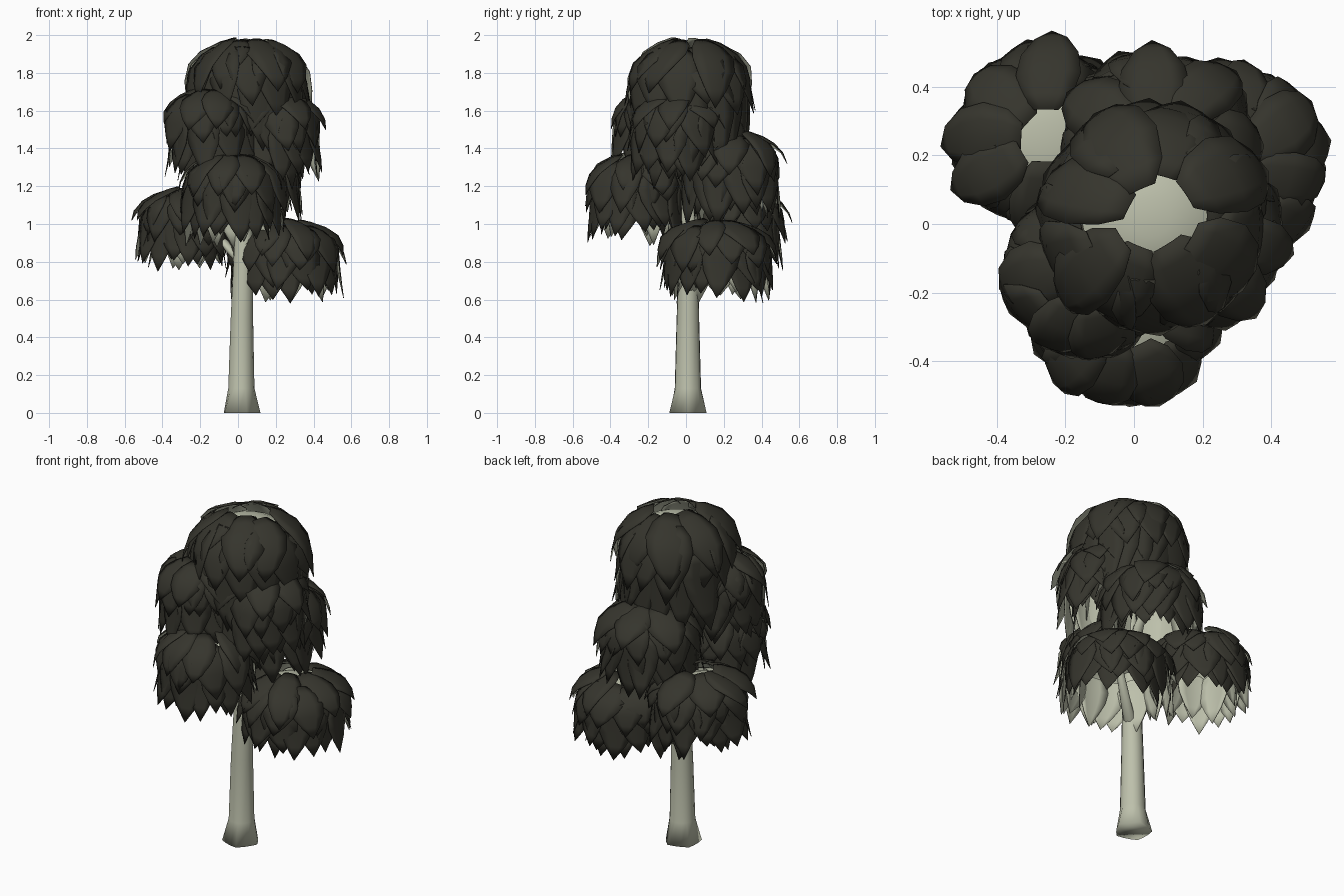
import bpy, bmesh, math, random
from mathutils import Vector

random.seed(5)
cube = bpy.data.objects.get("Cube")
if cube:
    bpy.data.objects.remove(cube, do_unlink=True)


def make_material(name, color):
    mat = bpy.data.materials.new(name)
    mat.use_nodes = True
    mat.diffuse_color = color
    mat.node_tree.nodes["Principled BSDF"].inputs["Base Color"].default_value = color
    return mat


leaf_dark = make_material("dark olive leaf", (0.036, 0.035, 0.026, 1))
pale = make_material("pale bark", (0.51, 0.53, 0.41, 1))


def finish(bm, name, mats):
    mesh = bpy.data.meshes.new(name)
    bm.to_mesh(mesh)
    bm.free()
    for m in mats:
        mesh.materials.append(m)
    for p in mesh.polygons:
        p.use_smooth = True
    obj = bpy.data.objects.new(name, mesh)
    bpy.context.collection.objects.link(obj)
    return obj


def bridge(bm, rows):
    """Fill quads between neighbouring closed rings of vertices."""
    for a, b in zip(rows, rows[1:]):
        n = len(a)
        for i in range(n):
            j = (i + 1) % n
            bm.faces.new((a[i], a[j], b[j], b[i]))


def tube(name, path, sides, flute=0.0):
    """Tapered tube of level rings through (point, radius) pairs; flute waves the foot."""
    bm = bmesh.new()
    rows = []
    for k, (p, r) in enumerate(path):
        ring = []
        for i in range(sides):
            a = math.tau * i / sides
            rr = r * (1 + (flute * math.cos(5 * a) if k == 0 else 0))
            ring.append(bm.verts.new(Vector(p) + Vector((rr * math.cos(a), rr * math.sin(a), 0))))
        rows.append(ring)
    bridge(bm, rows)
    bm.faces.new(rows[0][::-1])
    bm.faces.new(rows[-1])
    return finish(bm, name, [pale])


def dome_point(c, s, lift, phi, side=0.0):
    """Point on a drooping dome: s runs from crown (0) to skirt (1)."""
    a = math.pi / 2 * min(1, 1.8 * s)
    x, y, top, radius, height = c
    r = radius * math.sin(a)
    lift -= 0.8 * side * side / (2 * max(r, 0.12))
    z = top - height * s ** 1.8 + lift * math.cos(a)
    r += lift * math.sin(a)
    return Vector((x + r * math.cos(phi) - side * math.sin(phi),
                   y + r * math.sin(phi) + side * math.cos(phi), z))


# Half width of a leaf from its round base to its pointed tip
LEAF = [(0, 0.38), (0.14, 0.78), (0.36, 1), (0.58, 0.88), (0.8, 0.5)]


def add_leaf(bm, c, phi, start, length, half, base_lift):
    skew = random.uniform(-0.22, 0.22)
    roll = random.uniform(-0.22, 0.22)
    flare = random.uniform(0.005, 0.045)
    rows = []
    for u, w in LEAF:
        rows.append([bm.verts.new(dome_point(c, start + u * length,
                                             base_lift + flare * u * u + roll * half * w * k,
                                             phi + skew * u, half * w * k))
                     for k in (-1, -0.5, 0, 0.5, 1)])
    tip = bm.verts.new(dome_point(c, start + length, base_lift + flare, phi + skew))
    # Wind every face so that the dark side looks outward
    for a, b in zip(rows, rows[1:]):
        for i in range(len(a) - 1):
            bm.faces.new((a[i], b[i], b[i + 1], a[i + 1]))
    last = rows[-1]
    for i in range(len(last) - 1):
        bm.faces.new((last[i], tip, last[i + 1]))


# Leaf rings from the crown down, then one hanging inside: start, base lift, leaf count
RINGS = [(0.12, 0.024, 8), (0.24, 0.012, 13), (0.45, 0, 18), (0.46, -0.07, 11)]


def foliage(name, c, half):
    bm = bmesh.new()
    for start, lift, count in RINGS:
        turn = random.random()
        for i in range(count):
            phi = math.tau * (i + turn + random.uniform(-0.25, 0.25)) / count
            add_leaf(bm, c, phi, start + random.uniform(-0.04, 0.03),
                     random.uniform(0.47, 0.59), half * random.uniform(0.85, 1.12),
                     lift + random.uniform(0, 0.012))
    obj = finish(bm, name + "_leaves", [leaf_dark, pale])
    # Thin pale underside on every leaf
    mod = obj.modifiers.new("underside", 'SOLIDIFY')
    mod.thickness = 0.003
    mod.offset = -1
    mod.material_offset = 1
    # Pale inner cap seen through the gap at the crown
    bm = bmesh.new()
    rows = [[bm.verts.new(dome_point(c, s, -0.03, math.tau * i / 16)) for i in range(16)]
            for s in (0.08, 0.16, 0.25, 0.32)]
    bridge(bm, rows[::-1])
    bm.faces.new(rows[0])
    finish(bm, name + "_inner_cap", [pale])


# Trunk with flared foot
trunk = [((0.015, 0.01, 0), 0.096), ((0.017, 0.01, 0.13), 0.07), ((0.02, 0.01, 0.5), 0.06),
         ((0.03, 0.015, 0.9), 0.05), ((0.04, 0.02, 1.4), 0.038), ((0.05, 0.02, 1.85), 0.02)]
tube("trunk", trunk, 15, 0.08)

# Foliage clumps: x, y, crown height, radius, drop
clumps = {
    "top": (0.05, 0.02, 1.965, 0.29, 0.64),
    "upper_right": (-0.13, -0.14, 1.70, 0.215, 0.45),
    "upper_left": (0.18, -0.04, 1.68, 0.22, 0.46),
    "back": (0.07, 0.23, 1.48, 0.245, 0.46),
    "front": (-0.03, -0.255, 1.35, 0.235, 0.43),
    "low_right": (-0.26, 0.25, 1.17, 0.235, 0.39),
    "low_left": (0.25, 0.165, 1.00, 0.27, 0.4),
}
for name, c in clumps.items():
    big = name == "top"
    foliage(name, c, 0.118 if big else 0.1)
    if big:
        continue
    # Branch from the trunk up into the clump
    x, y, top = c[:3]
    fork = top - 0.38
    tube(name + "_branch",
         [((0.025, 0.012, fork), 0.035),
          ((0.025 + (x - 0.025) * 0.4, y * 0.4, fork + 0.13), 0.028),
          ((x * 0.9, y * 0.9, top - 0.14), 0.02), ((x, y, top - 0.05), 0.012)], 8)
